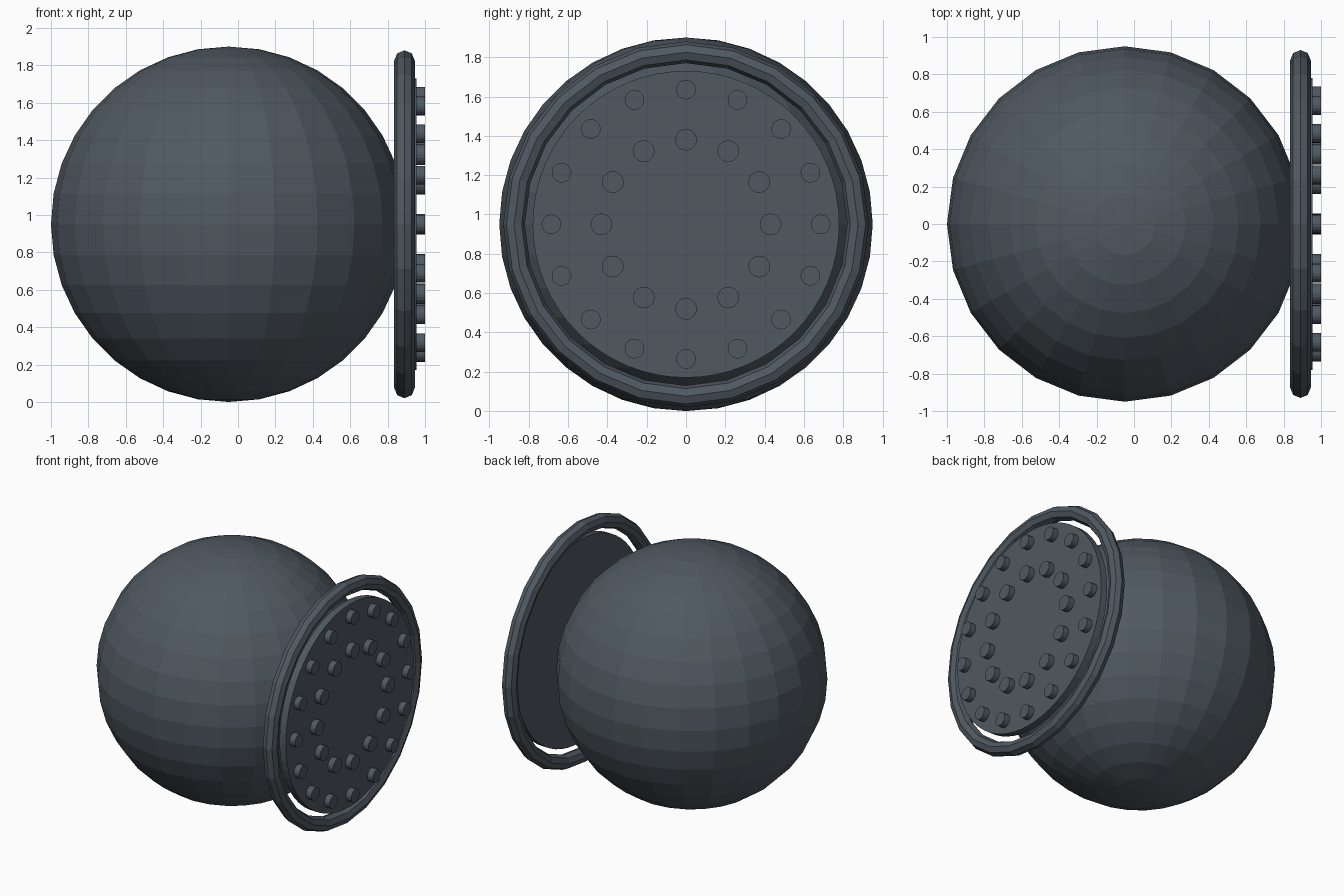
import bpy, math

if "Cube" in bpy.data.objects:
    bpy.data.objects.remove(bpy.data.objects["Cube"])

ZC = 0.95            # height of the common axis
TURN = (0, math.pi / 2, 0)   # lays round parts along x

slate = bpy.data.materials.new("dark slate grey")
slate.diffuse_color = (0.08, 0.10, 0.12, 1)
slate.use_nodes = True
slate.node_tree.nodes["Principled BSDF"].inputs["Base Color"].default_value = slate.diffuse_color


def finish(name):
    ob = bpy.context.object
    ob.name = name
    ob.data.materials.append(slate)
    return ob


def disc(name, radius, x0, x1, y, z, sides):
    bpy.ops.mesh.primitive_cylinder_add(
        vertices=sides, radius=radius, depth=x1 - x0,
        location=((x0 + x1) / 2, y, z), rotation=TURN)
    return finish(name)


# faceted main ball
bpy.ops.mesh.primitive_uv_sphere_add(
    segments=24, ring_count=18, radius=0.95, location=(-0.05, 0, ZC))
finish("ball")

# octagonal-section ring around the plate
bpy.ops.mesh.primitive_torus_add(
    major_segments=24, minor_segments=8, major_radius=0.875,
    minor_radius=0.055, location=(0.89, 0, ZC), rotation=TURN)
finish("outer_ring")

# round front plate
disc("plate", 0.78, 0.90, 0.954, 0, ZC, 64)

# two circles of studs: count, circle radius, stud radius
for label, count, circle, r in (("outer_stud", 16, 0.685, 0.05),
                                ("inner_stud", 12, 0.43, 0.055)):
    for i in range(count):
        a = 2 * math.pi * i / count
        disc(f"{label}_{i + 1}", r, 0.94, 1.0,
             circle * math.cos(a), ZC + circle * math.sin(a), 20)
